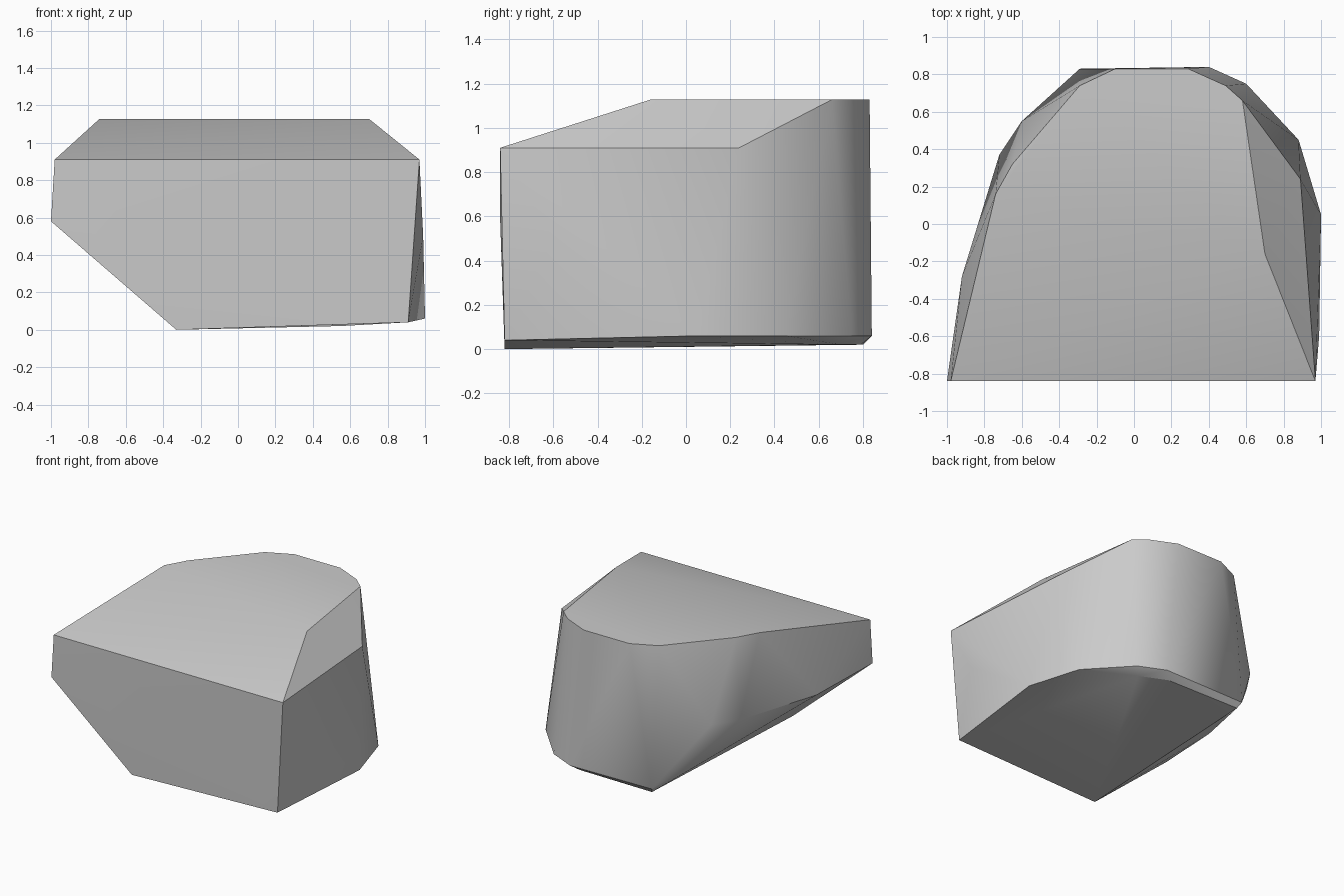
import bpy
import bmesh

# Remove the default object
default_cube = bpy.data.objects.get("Cube")
if default_cube:
    bpy.data.objects.remove(default_cube, do_unlink=True)


def make_material(name, colour):
    material = bpy.data.materials.new(name)
    material.use_nodes = True
    material.diffuse_color = colour
    shader = next(n for n in material.node_tree.nodes if n.type == "BSDF_PRINCIPLED")
    shader.inputs["Base Color"].default_value = colour
    return material


def level(height, outline):
    """Place a plan outline at one height."""
    return [(x, y, height) for x, y in outline]


def hull_object(name, points, material, sharp_angle):
    """Wrap a tight convex skin around the corner points."""
    bm = bmesh.new()
    for point in points:
        bm.verts.new(point)
    result = bmesh.ops.convex_hull(bm, input=bm.verts[:])
    loose = {v for v in result["geom_interior"] + result["geom_unused"]
             if isinstance(v, bmesh.types.BMVert)}
    bmesh.ops.delete(bm, geom=list(loose), context="VERTS")
    bmesh.ops.recalc_face_normals(bm, faces=bm.faces[:])
    mesh = bpy.data.meshes.new(name)
    bm.to_mesh(mesh)
    bm.free()
    mesh.materials.append(material)
    obj = bpy.data.objects.new(name, mesh)
    bpy.context.collection.objects.link(obj)
    bpy.ops.object.select_all(action="DESELECT")
    obj.select_set(True)
    bpy.context.view_layer.objects.active = obj
    bpy.ops.object.shade_smooth_by_angle(angle=sharp_angle)
    return obj


# Flat top, rounded toward the back
top_rim = level(1.128, [(-.74, .16), (-.65, .32), (-.29, .74), (-.1, .83),
                        (.29, .83), (.49, .74), (.58, .66), (.7, -.16)])

# Shoulder below the sloping front and the right-hand facet
shoulder = level(.91, [(-.98, -.84), (.97, -.84), (.89, .24)])

# Left flank, above the slanted undercut
left_flank = level(.53, [(-.92, -.28), (-.72, .37), (-.6, .55)])
left_flank += [(-1, -.84, .58)]

# Right flank bulge
right_flank = level(.5, [(.99, -.6)])

# Lower rim around the right and back
lower_rim = level(.06, [(1, .05), (.88, .45), (.6, .75), (.4, .84), (-.29, .83)])
lower_rim += [(.91, -.82, .04)]

# Underside, tilted slightly upward to the back
underside = level(.02, [(-.27, .8), (.35, .79), (.55, .7)])
underside += [(-.33, -.82, 0)]

stone_grey = make_material("stone_grey", (.6, .6, .6, 1))
hull_object("stone_block",
            top_rim + shoulder + left_flank + right_flank + lower_rim + underside,
            stone_grey, .52)
